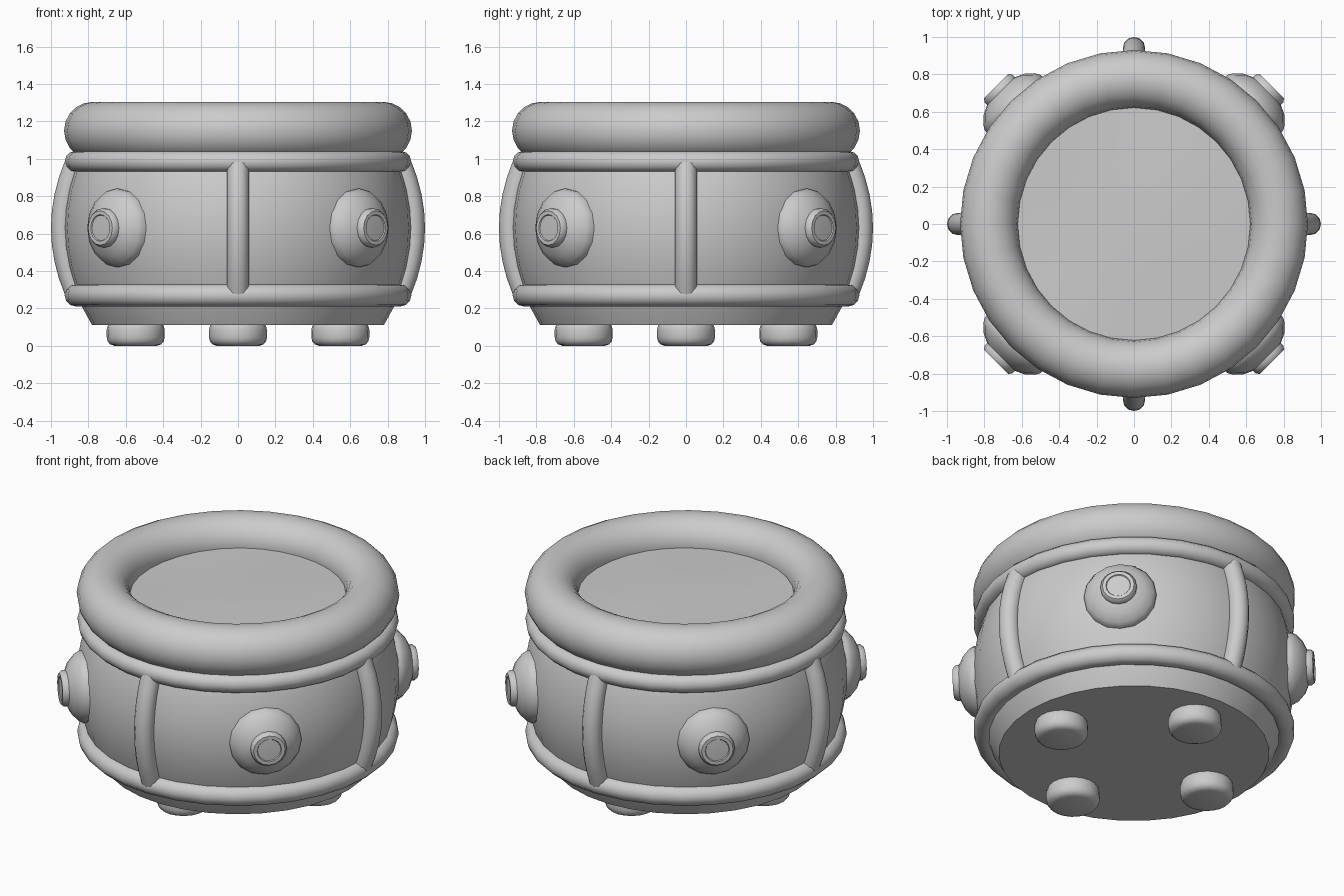
import bpy, bmesh, math
from mathutils import Matrix, Vector

if "Cube" in bpy.data.objects:
    bpy.data.objects.remove(bpy.data.objects["Cube"])


def finish(name, bm, angle=40):
    bmesh.ops.remove_doubles(bm, verts=bm.verts, dist=1e-5)
    bmesh.ops.recalc_face_normals(bm, faces=bm.faces)
    mesh = bpy.data.meshes.new(name)
    bm.to_mesh(mesh)
    bm.free()
    ob = bpy.data.objects.new(name, mesh)
    bpy.context.collection.objects.link(ob)
    bpy.ops.object.select_all(action='DESELECT')
    ob.select_set(True)
    bpy.context.view_layer.objects.active = ob
    bpy.ops.object.shade_smooth_by_angle(angle=math.radians(angle))
    return ob


def lathe(name, profile, sides=32, matrix=Matrix(), angle=40):
    """Spin an (r, z) profile around z; the matrix places the result."""
    bm = bmesh.new()
    rings = [[bm.verts.new((r * math.cos(a), r * math.sin(a), z))
              for a in (2 * math.pi * i / sides for i in range(sides))]
             for r, z in profile]
    for lo, hi in zip(rings, rings[1:]):
        for i in range(sides):
            j = (i + 1) % sides
            bm.faces.new((lo[i], lo[j], hi[j], hi[i]))
    bmesh.ops.remove_doubles(bm, verts=bm.verts, dist=1e-5)
    bm.transform(matrix)
    return finish(name, bm, angle)


def ring(name, major, minor, z, steps):
    pts = [(major + minor * math.cos(t), z + minor * math.sin(t))
           for t in (2 * math.pi * i / steps for i in range(steps + 1))]
    return lathe(name, pts)


def tube(name, path, radius, matrix, sides=12):
    """Round bar along a path lying in the xz plane."""
    bm = bmesh.new()
    rings = []
    for k, p in enumerate(path):
        t = (path[min(k + 1, len(path) - 1)] - path[max(k - 1, 0)]).normalized()
        out = Vector((t.z, 0, -t.x))
        rings.append([bm.verts.new(p + radius * (out * math.cos(a) + Vector((0, math.sin(a), 0))))
                      for a in (2 * math.pi * i / sides for i in range(sides))])
    for lo, hi in zip(rings, rings[1:]):
        for i in range(sides):
            j = (i + 1) % sides
            bm.faces.new((lo[i], lo[j], hi[j], hi[i]))
    bm.faces.new(rings[0])
    bm.faces.new(rings[-1])
    bm.transform(matrix)
    return finish(name, bm)


# barrel-shaped pot body
lathe("pot_body", [(0, .11), (.78, .11), (.835, .21), (.872, .31), (.905, .42), (.924, .53),
                   (.93, .63), (.924, .73), (.905, .84), (.872, .95), (.83, 1.04),
                   (.75, 1.1), (0, 1.1)])

# thick rim and the two hoops
ring("rim", .776, .154, 1.15, 20)
ring("upper_hoop", .87, .056, .985, 12)
ring("lower_hoop", .867, .06, .27, 12)

# gently rippled liquid surface inside the rim
liquid = lathe("liquid", [(0, 1.15), (.16, 1.15), (.32, 1.15), (.48, 1.15), (.64, 1.15)])
for v in liquid.data.vertices:
    v.co.z += .01 * math.sin(4 * v.co.x + 1) * math.cos(3 * v.co.y)

# curved side bars, knobs and feet, four of each
bar_path = [Vector((.94 - .07 * (u / 4) ** 2, 0, .63 + .335 * u / 4)) for u in range(-4, 5)]
knob = [(.21, .84), (.21, .918), (.195, .945), (.155, .982), (.105, 1.005), (.105, 1.025),
        (.092, 1.042), (.072, 1.042), (.068, 1.036), (0, 1.04)]
foot = [(0, 0), (.115, 0), (.137, .008), (.15, .024), (.155, .045), (.155, .085),
        (.15, .105), (.14, .12), (0, .12)]
for i in range(4):
    turn = Matrix.Rotation(i * math.pi / 2, 4, 'Z')
    tube(f"side_bar_{i + 1}", bar_path, .06, turn)
    aim = (Matrix.Rotation(math.pi / 4, 4, 'Z') @ Matrix.Translation((0, 0, .63))
           @ Matrix.Rotation(math.pi / 2, 4, 'Y'))
    lathe(f"knob_{i + 1}", knob, 16, turn @ aim)
    lathe(f"foot_{i + 1}", foot, 20, turn @ Matrix.Translation((.547, 0, 0)))
